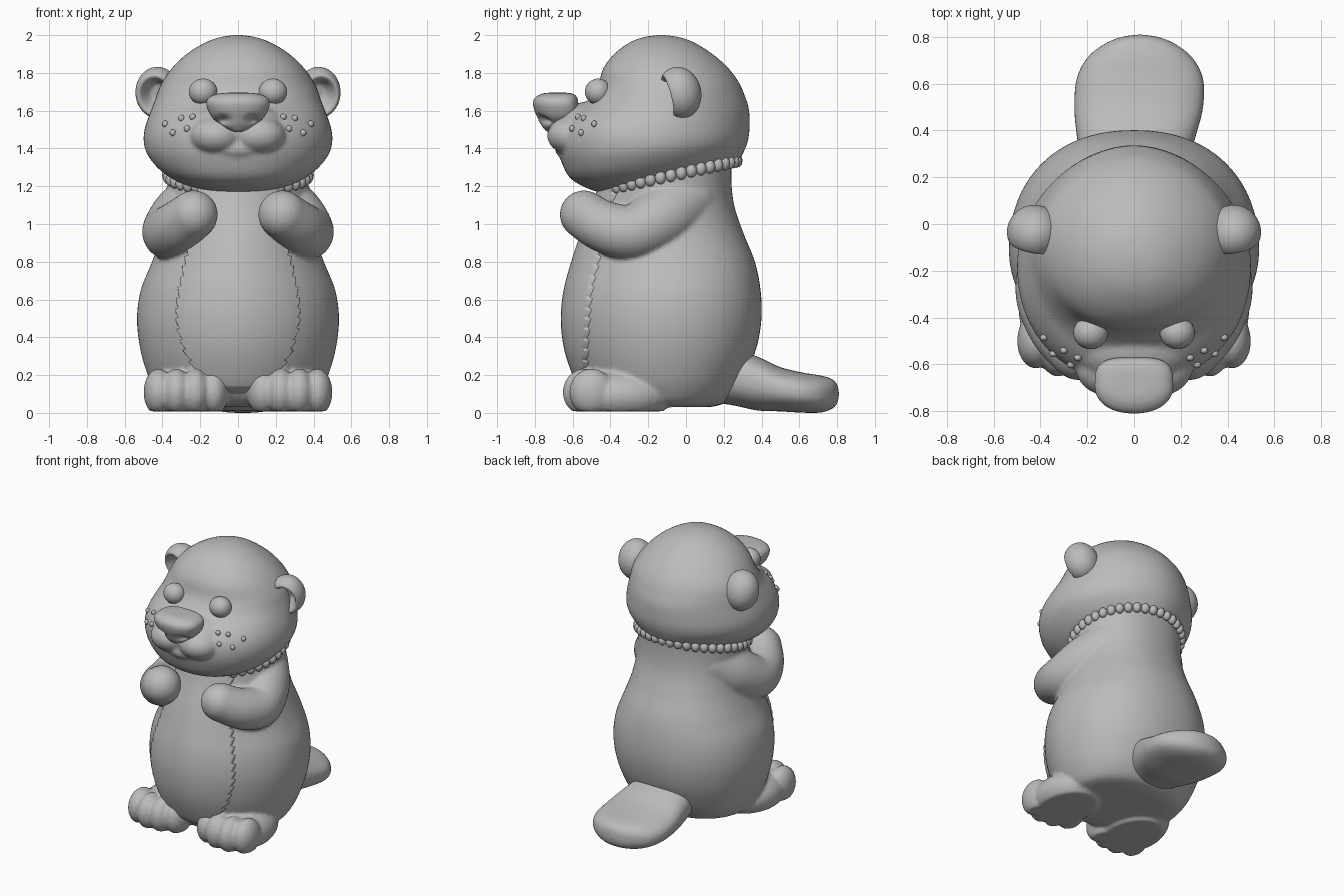
import bpy, bmesh, math
from mathutils import Vector, Matrix
from mathutils.bvhtree import BVHTree

if "Cube" in bpy.data.objects:
    bpy.data.objects.remove(bpy.data.objects["Cube"])

grey = bpy.data.materials.new("plain_grey")
grey.use_nodes = True
grey.diffuse_color = (0.5, 0.5, 0.5, 1)
grey.node_tree.nodes["Principled BSDF"].inputs["Base Color"].default_value = (0.5, 0.5, 0.5, 1)


def finish(name, bm):
    bmesh.ops.remove_doubles(bm, verts=bm.verts, dist=0.0002)
    bmesh.ops.recalc_face_normals(bm, faces=bm.faces)
    for f in bm.faces:
        f.smooth = True
    mesh = bpy.data.meshes.new(name)
    bm.to_mesh(mesh)
    bm.free()
    mesh.materials.append(grey)
    obj = bpy.data.objects.new(name, mesh)
    bpy.context.collection.objects.link(obj)
    return obj


def blend(name, parts, rounds):
    """Fuse overlapping parts into one soft skin."""
    bm = bmesh.new()
    for part in parts:
        bm.from_mesh(part.data)
        bpy.data.objects.remove(part)
    obj = finish(name, bm)
    remesh = obj.modifiers.new("fuse", "REMESH")
    remesh.mode = "VOXEL"
    remesh.voxel_size = 0.012
    remesh.use_smooth_shade = True
    soften = obj.modifiers.new("soften", "SMOOTH")
    soften.factor = 0.5
    soften.iterations = rounds
    return obj


def spline(keys, steps=6):
    """Smooth interpolation through tuples of equal length."""
    keys = [Vector(k) for k in keys]
    out = []
    for i in range(len(keys) - 1):
        a, b = keys[max(i - 1, 0)], keys[i]
        c, d = keys[i + 1], keys[min(i + 2, len(keys) - 1)]
        for j in range(steps):
            t = j / steps
            out.append(0.5 * (2 * b + (c - a) * t + (2 * a - 5 * b + 4 * c - d) * t ** 2
                              + (3 * b - a - 3 * c + d) * t ** 3))
    return out + [keys[-1]]


def loft(name, rings, front=1.0, back=1.0, sides=64, deform=None):
    """Skin rings of (centre, half axis, half axis); powers below 1 are squarer."""
    bm = bmesh.new()
    loops = []
    for centre, u, v in rings:
        loop = []
        for i in range(sides):
            a = 2 * math.pi * i / sides
            c, s = math.cos(a), math.sin(a)
            k = front if s < 0 else back
            p = centre + u * math.copysign(abs(c) ** k, c) + v * math.copysign(abs(s) ** k, s)
            loop.append(bm.verts.new(deform(p) if deform else p))
        loops.append(loop)
    for low, high in zip(loops, loops[1:]):
        for i in range(sides):
            j = (i + 1) % sides
            bm.faces.new((low[i], low[j], high[j], high[i]))
    for loop in (loops[0], loops[-1]):
        bm.faces.new(loop)
    return finish(name, bm)


def slices(keys):
    """Rings from (front z, front y, back z, back y, half width)."""
    return [(Vector((0, (yf + yb) / 2, (zf + zb) / 2)), Vector((abs(rx), 0, 0)),
             Vector((0, (yb - yf) / 2, (zb - zf) / 2))) for zf, yf, zb, yb, rx in spline(keys)]


def ball(name, centre, radii, deform=None, turn=None, floor=None, segs=32):
    bm = bmesh.new()
    bmesh.ops.create_uvsphere(bm, u_segments=segs, v_segments=segs // 2, radius=1)
    for v in bm.verts:
        p = deform(v.co.copy()) if deform else v.co.copy()
        p = Vector([a * b for a, b in zip(p, radii)])
        v.co = (turn @ p if turn else p) + Vector(centre)
        if floor is not None:
            v.co.z = max(v.co.z, floor)
    return finish(name, bm)


def tube(name, keys):
    """Round limb through (x, y, z, radius) with domed ends."""
    pts = spline(keys, 8)
    rings = []
    for i, p in enumerate(pts):
        t = (pts[min(i + 1, len(pts) - 1)] - pts[max(i - 1, 0)]).to_3d().normalized()
        u = t.cross(Vector((0, 0, 1))).normalized()
        rings.append((p.to_3d(), u, t.cross(u), p[3], t))
    caps = []
    for sign, (c, u, v, r, t) in ((-1, rings[0]), (1, rings[-1])):
        angles = [k / 8 * math.pi / 2 for k in range(1, 9)]
        caps.append([(c + t * sign * r * math.sin(a), u * r * math.cos(a), v * r * math.cos(a)) for a in angles])
    middle = [(c, u * r, v * r) for c, u, v, r, t in rings]
    return loft(name, caps[0][::-1] + middle + caps[1], sides=40)


def front_of(obj):
    """Lookup of the front surface depth at (x, z)."""
    mesh = obj.data
    tree = BVHTree.FromPolygons([v.co for v in mesh.vertices], [p.vertices for p in mesh.polygons])

    def depth(x, z):
        hit = tree.ray_cast(Vector((x, -3, z)), Vector((0, 1, 0)))[0]
        return hit.y if hit else -0.3
    return depth


# Torso
profile = [(.03, -.35, .12, .28), (.05, -.46, .2, .38), (.12, -.53, .27, .44), (.22, -.58, .325, .485),
           (.35, -.62, .375, .52), (.5, -.635, .4, .535), (.65, -.62, .395, .515), (.8, -.58, .365, .455),
           (.95, -.53, .305, .405), (1.1, -.47, .255, .38), (1.25, -.42, .24, .37), (1.4, -.35, .25, .36)]
torso = loft("torso", slices([(z, f, z, b, w) for z, f, b, w in profile]), front=1.08, back=.9)

# Belly patch with toothed edges
depth = front_of(torso)
bm = bmesh.new()
outline = spline([(.1, .08), (.2, .19), (.35, .275), (.55, .31), (.8, .265), (1, .22), (1.2, .2)], 30)
rows = []
for n, (z, w) in enumerate(outline):
    w += .026 * math.sqrt((z * 18) % 1)
    row = []
    for i in range(41):
        u = math.sin((i / 20 - 1) * math.pi / 2)
        lift = -.012 if i in (0, 40) else .028 * min(1, n / 15)
        row.append(bm.verts.new((u * w, depth(u * w, z) - lift, z)))
    rows.append(row)
for a, b in zip(rows, rows[1:]):
    for i in range(40):
        bm.faces.new((a[i], a[i + 1], b[i + 1], b[i]))
finish("belly_patch", bm)

# Skull, cheeks and muzzle
head_keys = [(1.16, -.4, 1.33, .22, .25), (1.18, -.5, 1.34, .28, .35), (1.24, -.61, 1.38, .305, .43),
             (1.33, -.66, 1.43, .325, .485), (1.42, -.68, 1.48, .335, .5), (1.5, -.67, 1.54, .337, .49),
             (1.57, -.62, 1.61, .333, .465), (1.64, -.53, 1.67, .315, .44), (1.72, -.47, 1.75, .28, .41),
             (1.82, -.44, 1.83, .22, .35), (1.9, -.38, 1.9, .14, .272), (1.96, -.3, 1.96, .045, .175),
             (1.99, -.22, 1.99, -.04, .09), (2.002, -.13, 2.002, -.13, 0)]
head_parts = [loft("skull", slices(head_keys), front=.92, back=1.06),
              ball("muzzle_bridge", (0, -.5, 1.5), (.27, .2, .15)),
              ball("lower_lip", (0, -.59, 1.4), (.17, .105, .068))]
for s in (1, -1):
    head_parts.append(ball("muzzle_lobe", (s * .112, -.6, 1.468), (.142, .135, .103)))
head = blend("head", head_parts, 4)
face = front_of(head)

# Scalloped fur edge under the head
for i in range(40):
    a = 2 * math.pi * i / 40
    y = -.08 + .35 * math.sin(a)
    ball(f"neck_fur_{i}", (.372 * math.cos(a), y, 1.275 + .22 * y), (.03, .03, .036), segs=12)


def nostrils(p):
    d = ((abs(p.x) - .08) / .04) ** 2 + ((p.z - 1.55) / .028) ** 2
    if p.y < -.68:
        p.y += .04 * math.exp(-d * 1.5)
    return p


# Nose
loft("nose", slices([(1.487, -.73, 1.487, -.68, .012), (1.5, -.748, 1.5, -.64, .05),
                     (1.53, -.77, 1.53, -.6, .1), (1.565, -.787, 1.565, -.58, .138),
                     (1.6, -.802, 1.6, -.57, .158), (1.637, -.81, 1.637, -.57, .168),
                     (1.665, -.802, 1.665, -.575, .158), (1.685, -.775, 1.685, -.59, .125),
                     (1.694, -.74, 1.694, -.62, .07), (1.695, -.7, 1.695, -.66, .02)]),
     front=.92, back=.6, deform=nostrils)


def cup(p):
    """Hollow the front of an ear."""
    if p.y < 0:
        t = min(1, max(0, (.88 - math.hypot(p.x, p.z)) / .6))
        t = t * t * (3 - 2 * t)
        p.y = p.y * (1 - t) + .15 * t
    return p


body_parts = [torso]
for s, side in ((1, "left"), (-1, "right")):
    # Eye, ear and freckles
    ball(f"{side}_eye", (s * .185, -.465, 1.7), (.075, .07, .07))
    ball(f"{side}_ear", (s * .425, -.035, 1.695), (.118, .115, .138), deform=cup, segs=64,
         turn=Matrix.Rotation(s * .2, 3, "Z") @ Matrix.Rotation(.25, 3, "X"))
    for i, (x, z) in enumerate([(.24, 1.567), (.3, 1.56), (.385, 1.53), (.27, 1.505), (.345, 1.483)]):
        ball(f"{side}_freckle_{i}", (s * x, face(s * x, z) - .003, z), (.017, .015, .018), segs=12)

    # Arm
    body_parts.append(tube("arm", [(s * .2, .01, 1.13, .16), (s * .295, -.12, 1.035, .168),
                                   (s * .36, -.28, .958, .148), (s * .32, -.43, .985, .137),
                                   (s * .235, -.54, 1.05, .128)]))

    # Foot with four toes
    body_parts.append(ball("foot", (s * .285, -.35, .09), (.21, .28, .145), floor=.008))
    for x, y in [(.13, -.495), (.225, -.53), (.325, -.535), (.42, -.5)]:
        body_parts.append(ball("toe", (s * x, y, .11), (.08, .118, .125), floor=.008))

# Body fused with its limbs
blend("body", body_parts, 5)

# Paddle tail
tail = spline([(0, .12, .2, .19, .14), (0, .25, .19, .225, .15), (.01, .38, .155, .255, .142),
               (.02, .5, .125, .275, .117), (.025, .62, .107, .27, .106), (.025, .71, .1, .225, .098),
               (.025, .77, .1, .15, .08), (.025, .8, .1, .075, .05), (.025, .81, .1, 0, 0)])
loft("tail", [(Vector((x, y, z)), Vector((w, 0, 0)), Vector((0, 0, h))) for x, y, z, w, h in tail],
     front=.85, back=.85)
